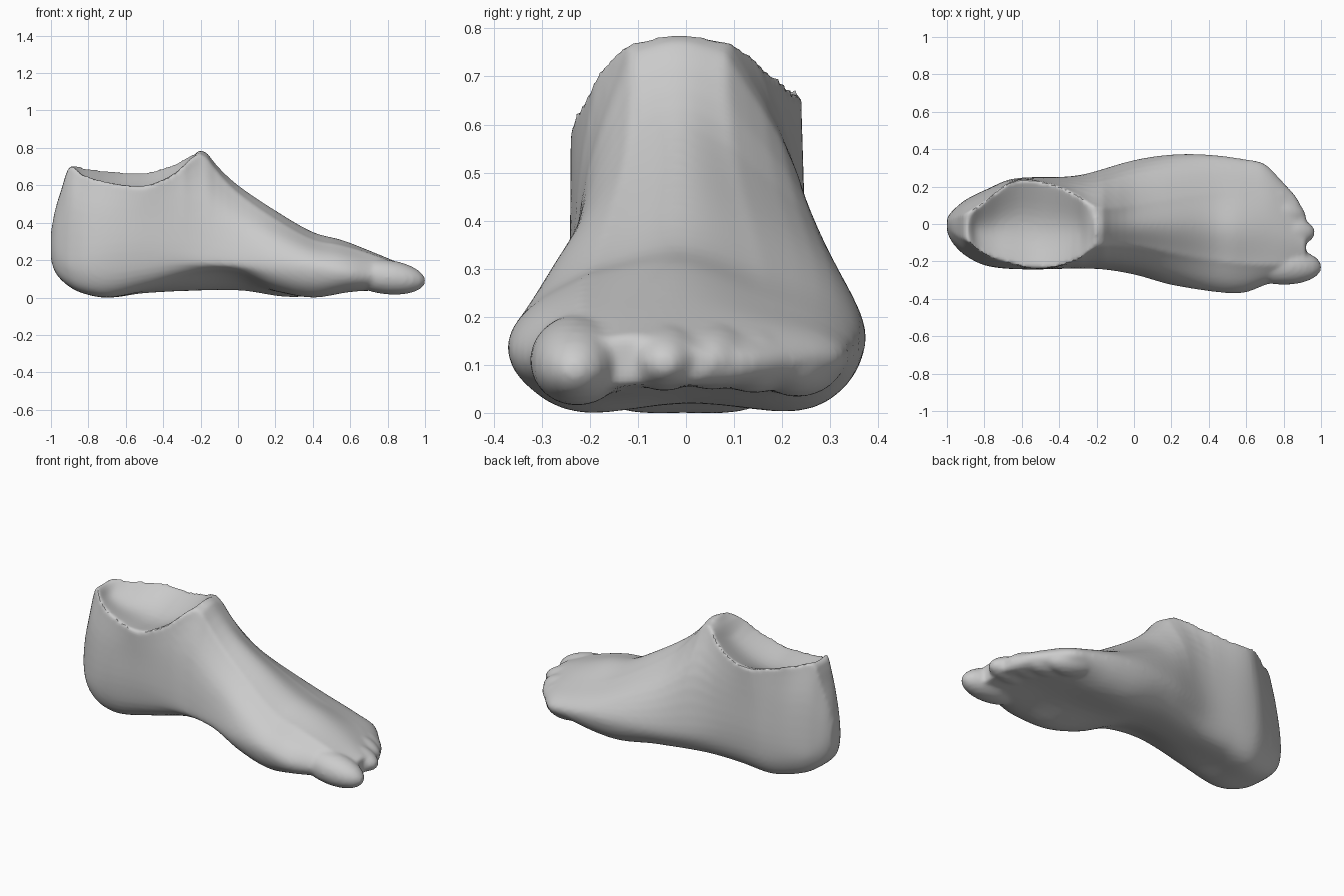
import bpy
import bmesh
import math

cube = bpy.data.objects.get("Cube")
if cube:
    bpy.data.objects.remove(cube, do_unlink=True)

skin = bpy.data.materials.new("plain grey")
skin.use_nodes = True
GREY = (0.6, 0.6, 0.6, 1)
skin.diffuse_color = GREY
skin.node_tree.nodes["Principled BSDF"].inputs["Base Color"].default_value = GREY


def curve(points):
    """Smooth function through (position, value) pairs."""
    def slope(i):
        a, b = points[max(i - 1, 0)], points[min(i + 1, len(points) - 1)]
        return (b[1] - a[1]) / (b[0] - a[0])

    def value(x):
        x = min(max(x, points[0][0]), points[-1][0])
        i = 0
        while i < len(points) - 2 and x > points[i + 1][0]:
            i += 1
        (x0, v0), (x1, v1) = points[i], points[i + 1]
        h = x1 - x0
        t = (x - x0) / h
        rise = t * t * (3 - 2 * t)
        return (v0 + (v1 - v0) * rise
                + h * slope(i) * t * (1 - t) ** 2
                - h * slope(i + 1) * t * t * (1 - t))
    return value


def mix(a, b, t):
    return a + (b - a) * t


# Outline seen from above
right_edge = curve([(-1, -.04), (-.98, -.085), (-.95, -.125), (-.9, -.17), (-.8, -.22),
                    (-.65, -.24), (-.2, -.24), (0, -.27), (.2, -.325), (.5, -.37),
                    (.6, -.365), (.72, -.32), (.85, -.29), (.92, -.25)])
left_edge = curve([(-1, .03), (-.98, .06), (-.95, .09), (-.9, .13), (-.8, .18),
                   (-.65, .24), (-.3, .26), (0, .34), (.2, .37), (.4, .37),
                   (.6, .345), (.7, .32), (.8, .22), (.87, .14), (.92, .04)])
widest_height = curve([(-1, .27), (-.9, .22), (-.5, .25), (0, .2), (.4, .16), (.7, .12), (1, .1)])

# Sole: middle, arched right side, flat left side
sole_middle = curve([(-1, .2), (-.98, .14), (-.93, .08), (-.85, .03), (-.7, 0), (-.5, .03),
                     (-.3, .05), (0, .06), (.2, .03), (.35, .02), (.5, .03), (.7, .05), (.92, .06)])
sole_right = curve([(-1, .21), (-.98, .15), (-.93, .09), (-.85, .04), (-.7, .01), (-.5, .05),
                    (-.2, .12), (0, .12), (.2, .04), (.4, 0), (.6, .03), (.92, .05)])
sole_left = curve([(-1, .21), (-.98, .15), (-.93, .09), (-.85, .04), (-.7, .01), (-.5, .03),
                   (0, .04), (.25, .005), (.4, .01), (.6, .04), (.92, .06)])

# Ankle rim, hollow opening and instep ridge
rim_right_y = curve([(-1, -.02), (-.95, -.06), (-.9, -.085), (-.8, -.16), (-.7, -.2),
                     (-.5, -.24), (-.3, -.19), (-.2, -.12), (0, -.12), (.4, -.19),
                     (.7, -.22), (.92, -.2)])
rim_left_y = curve([(-1, .015), (-.95, .04), (-.9, .055), (-.8, .12), (-.7, .2), (-.6, .24),
                    (-.4, .2), (-.3, .15), (-.2, .09), (0, .1), (.4, .16), (.7, .15), (.92, 0)])
rim_right_z = curve([(-1, .34), (-.98, .45), (-.95, .55), (-.9, .7), (-.83, .66), (-.7, .62),
                     (-.5, .6), (-.35, .66), (-.2, .77), (-.1, .66), (0, .56), (.2, .42),
                     (.4, .31), (.55, .28), (.75, .22), (.92, .15)])
rim_left_z = curve([(-1, .34), (-.98, .45), (-.95, .55), (-.9, .7), (-.8, .69), (-.5, .67),
                    (-.35, .71), (-.2, .77), (-.1, .66), (0, .55), (.2, .41), (.4, .3),
                    (.6, .23), (.75, .19), (.92, .14)])
ridge_z = curve([(-1, .35), (-.98, .46), (-.95, .56), (-.9, .7), (-.84, .64), (-.7, .59),
                 (-.5, .58), (-.3, .67), (-.2, .792), (-.1, .69), (0, .6), (.2, .465),
                 (.4, .35), (.56, .305), (.75, .23), (.92, .16)])


def trace(controls, steps):
    """Even samples along a smooth path, without its last point."""
    last = len(controls) - 1
    ys = curve([(i, p[0]) for i, p in enumerate(controls)])
    zs = curve([(i, p[1]) for i, p in enumerate(controls)])
    return [(ys(last * k / steps), zs(last * k / steps)) for k in range(steps)]


def section(x):
    """Closed slice of the foot: around the sole, then back across the top."""
    wide = widest_height(x)
    right, left = right_edge(x), left_edge(x)
    centre = (right + left) / 2

    def flank(edge, rim, under):
        return [rim,
                (mix(rim[0], edge, .7), mix(rim[1], wide, .46)),
                (edge, wide),
                (mix(edge, centre, .1), mix(wide, under, .65)),
                (mix(edge, centre, .4), under)]

    rim_r = (rim_right_y(x), rim_right_z(x))
    rim_l = (rim_left_y(x), rim_left_z(x))
    side_r = flank(right, rim_r, sole_right(x))
    side_l = flank(left, rim_l, sole_left(x))
    around = side_r + [(centre, sole_middle(x))] + side_l[::-1]
    top = ((rim_r[0] + rim_l[0]) / 2, ridge_z(x))
    return trace(around, 40) + trace([rim_l, top, rim_r], 12)


# Foot and ankle lofted from heel to toes
bm = bmesh.new()
slices = 72
rings = []
for i in range(slices + 1):
    x = -.04 - .96 * math.cos(math.pi * i / slices)
    rings.append([bm.verts.new((x, y, z)) for y, z in section(x)])
for a, b in zip(rings, rings[1:]):
    for k in range(len(a)):
        n = (k + 1) % len(a)
        bm.faces.new((a[k], a[n], b[n], b[k]))
bm.faces.new(rings[0])
bm.faces.new(rings[-1])
bmesh.ops.recalc_face_normals(bm, faces=bm.faces)
mesh = bpy.data.meshes.new("foot")
bm.to_mesh(mesh)
bm.free()
foot = bpy.data.objects.new("foot", mesh)
bpy.context.collection.objects.link(foot)
foot.data.materials.append(skin)

# Toes: centre, radii, outward turn in degrees
toes = [((.79, -.225, .11), (.215, .1, .092), 2),
        ((.8, -.045, .12), (.17, .085, .072), 0),
        ((.76, .06, .12), (.16, .085, .07), 8),
        ((.7, .15, .115), (.165, .085, .072), 12),
        ((.63, .24, .11), (.16, .085, .075), 16)]
parts = [foot]
for place, radii, turn in toes:
    bpy.ops.mesh.primitive_uv_sphere_add(segments=24, ring_count=14, location=place)
    toe = bpy.context.object
    toe.scale = radii
    toe.rotation_euler = (0, math.radians(7), math.radians(-turn))
    toe.data.materials.append(skin)
    parts.append(toe)

# Fuse toes and foot into one soft skin
bpy.ops.object.select_all(action="DESELECT")
for part in parts:
    part.select_set(True)
bpy.context.view_layer.objects.active = foot
bpy.ops.object.join()
fuse = foot.modifiers.new("fuse", "REMESH")
fuse.mode = "VOXEL"
fuse.voxel_size = .012
soften = foot.modifiers.new("soften", "SMOOTH")
soften.iterations = 5
bpy.ops.object.convert(target="MESH")
bpy.ops.object.shade_smooth_by_angle(angle=math.radians(40))
